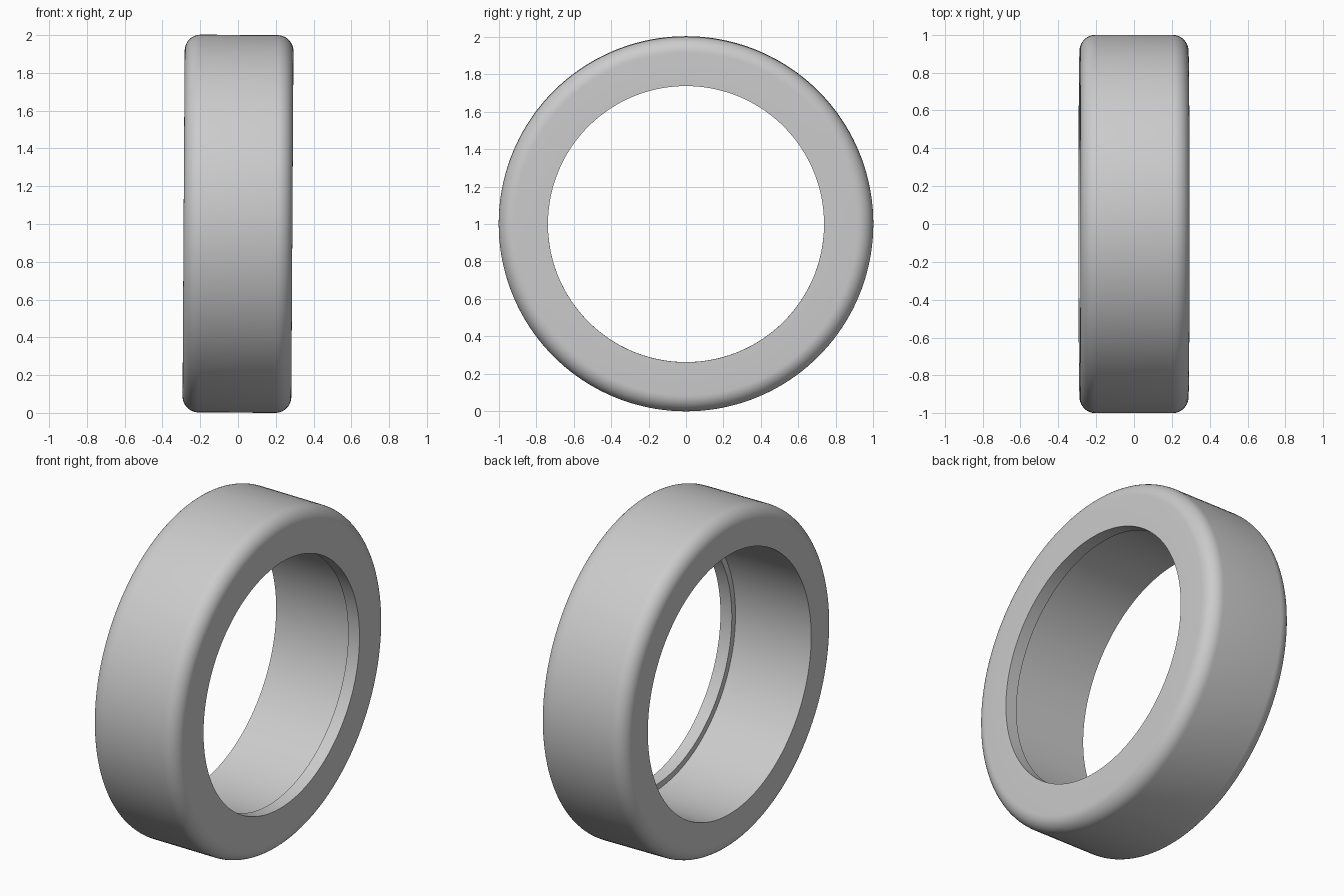
import bpy
import bmesh
from math import sin, cos, pi, radians
from mathutils import Matrix, Vector

cube = bpy.data.objects.get("Cube")
if cube:
    bpy.data.objects.remove(cube, do_unlink=True)

HALF, OUTER, BORE, LIP = 0.288, 1.0, 0.772, 0.737   # half width and radii
LIP_WIDTH, FILLET, ARC, SEGMENTS = 0.075, 0.085, 10, 160


def fillet(cx, start):
    """Quarter round of the outer edge, as (x, radius) pairs."""
    angles = [start + pi / 2 * i / ARC for i in range(ARC + 1)]
    return [(cx + FILLET * cos(a), OUTER - FILLET + FILLET * sin(a)) for a in angles]


# Cross-section: rounded outside, plain bore with a small lip at the +x end
profile = [(HALF, LIP)]
profile += fillet(HALF - FILLET, 0)
profile += fillet(FILLET - HALF, pi / 2)
profile += [(-HALF, BORE), (HALF - LIP_WIDTH, BORE), (HALF - LIP_WIDTH, LIP)]

# Spin the section around the x axis
bm = bmesh.new()
rings = []
for s in range(SEGMENTS):
    turn = Matrix.Rotation(2 * pi * s / SEGMENTS, 3, 'X')
    rings.append([bm.verts.new(turn @ Vector((x, 0, r))) for x, r in profile])
n = len(profile)
for s in range(SEGMENTS):
    a, b = rings[s], rings[(s + 1) % SEGMENTS]
    for i in range(n):
        j = (i + 1) % n
        bm.faces.new((a[i], a[j], b[j], b[i]))
bmesh.ops.recalc_face_normals(bm, faces=bm.faces)

# Slight lean of the ring, then stand it on the ground
bmesh.ops.rotate(bm, verts=bm.verts, matrix=Matrix.Rotation(radians(0.35), 3, 'Y'))
bmesh.ops.translate(bm, verts=bm.verts, vec=(0, 0, -min(v.co.z for v in bm.verts)))

mesh = bpy.data.meshes.new("tire_ring")
bm.to_mesh(mesh)
bm.free()
ring = bpy.data.objects.new("tire_ring", mesh)
bpy.context.collection.objects.link(ring)

# Single grey colour
grey = bpy.data.materials.new("light_grey")
grey.use_nodes = True
colour = (0.6, 0.6, 0.6, 1)
grey.diffuse_color = colour
grey.node_tree.nodes["Principled BSDF"].inputs["Base Color"].default_value = colour
mesh.materials.append(grey)

# Smooth rounds with crisp bore edges
bpy.ops.object.select_all(action='DESELECT')
ring.select_set(True)
bpy.context.view_layer.objects.active = ring
bpy.ops.object.shade_smooth_by_angle(angle=radians(30))
